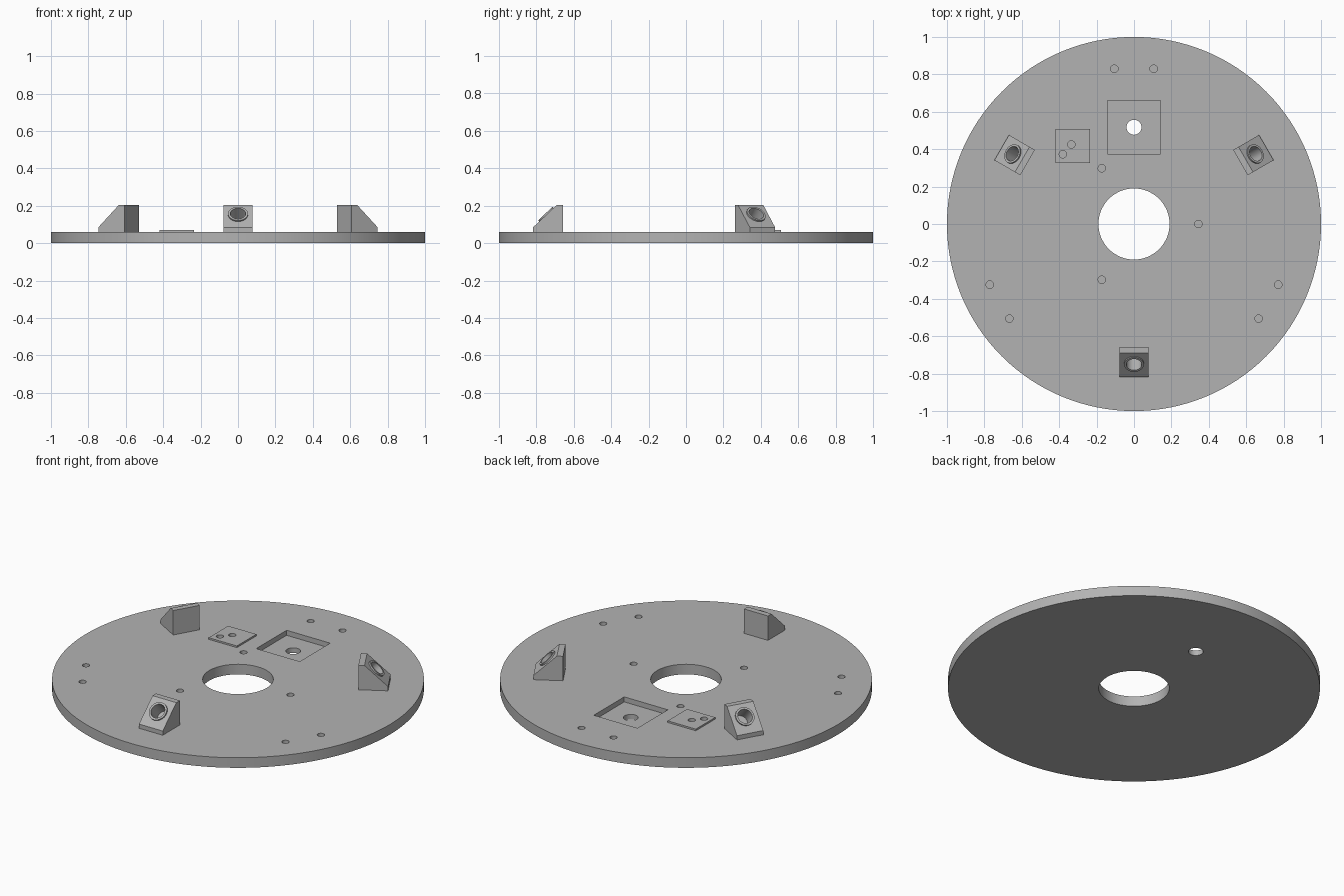
import bpy
import bmesh
from math import radians, atan2
from mathutils import Matrix, Vector

cube = bpy.data.objects.get("Cube")
if cube:
    bpy.data.objects.remove(cube, do_unlink=True)

grey = bpy.data.materials.new("plain grey")
grey.use_nodes = True
color = (0.45, 0.45, 0.45, 1)
grey.diffuse_color = color
grey.node_tree.nodes["Principled BSDF"].inputs["Base Color"].default_value = color

THICK = 0.06      # disc thickness
PLATE_TOP = 0.07  # top of the small raised plate
SCREW_R = 0.02


def finish(name, bm):
    bmesh.ops.recalc_face_normals(bm, faces=bm.faces)
    mesh = bpy.data.meshes.new(name)
    bm.to_mesh(mesh)
    bm.free()
    mesh.materials.append(grey)
    obj = bpy.data.objects.new(name, mesh)
    bpy.context.collection.objects.link(obj)
    return obj


def cylinder(name, x, y, z0, z1, r, sides=32):
    bm = bmesh.new()
    bmesh.ops.create_cone(bm, cap_ends=True, segments=sides, radius1=r, radius2=r,
                          depth=z1 - z0, matrix=Matrix.Translation((x, y, (z0 + z1) / 2)))
    return finish(name, bm)


def box(name, x0, x1, y0, y1, z0, z1):
    bm = bmesh.new()
    place = Matrix.Translation(((x0 + x1) / 2, (y0 + y1) / 2, (z0 + z1) / 2))
    bmesh.ops.create_cube(bm, size=1, matrix=place @ Matrix.Diagonal((x1 - x0, y1 - y0, z1 - z0, 1)))
    return finish(name, bm)


def activate(obj):
    bpy.ops.object.select_all(action="DESELECT")
    obj.select_set(True)
    bpy.context.view_layer.objects.active = obj


def combine(obj, tool, operation="DIFFERENCE"):
    tool.hide_render = True
    mod = obj.modifiers.new(operation, "BOOLEAN")
    mod.operation = operation
    mod.solver = "EXACT"
    mod.object = tool
    activate(obj)
    bpy.ops.object.modifier_apply(modifier=mod.name)
    bpy.data.objects.remove(tool, do_unlink=True)


def smooth(obj):
    activate(obj)
    bpy.ops.object.shade_smooth_by_angle(angle=radians(30))


# Disc with centre opening, square pocket and through hole
disc = cylinder("base_disc", 0, 0, 0, THICK, 1, 128)
combine(disc, cylinder("cutter", 0, 0, -0.1, 0.2, 0.19, 64))
combine(disc, box("cutter", -0.143, 0.143, 0.375, 0.66, 0.03, 0.2))
combine(disc, cylinder("cutter", 0, 0.517, -0.1, 0.2, 0.04))

# Blind screw holes, repeated three times around the disc
for turn in range(3):
    spin = Matrix.Rotation(radians(120 * turn), 3, "Z")
    for spot in ((-0.105, 0.83, 0), (0.105, 0.83, 0), (0.344, 0, 0)):
        p = spin @ Vector(spot)
        combine(disc, cylinder("cutter", p.x, p.y, 0.025, 0.2, SCREW_R))

# Small raised plate with two screw holes running into the disc
plate = box("raised_plate", -0.42, -0.235, 0.325, 0.508, THICK, PLATE_TOP)
for x, y in ((-0.38, 0.373), (-0.335, 0.425)):
    for part in (plate, disc):
        combine(part, cylinder("cutter", x, y, 0.025, 0.2, SCREW_R))
smooth(disc)
smooth(plate)

# Sloped sensor block: side profile (y, z) extruded across x
profile = [(-0.817, THICK), (-0.817, 0.085), (-0.69, 0.205), (-0.657, 0.205), (-0.657, THICK)]
HALF = 0.078
bm = bmesh.new()
side = bm.faces.new([bm.verts.new((-HALF, y, z)) for y, z in profile])
grown = bmesh.ops.extrude_face_region(bm, geom=[side])["geom"]
bmesh.ops.translate(bm, vec=(2 * HALF, 0, 0), verts=[v for v in grown if isinstance(v, bmesh.types.BMVert)])
block = finish("sensor_block_front", bm)

# Collar and bore standing square to the slope
tilt = Matrix.Translation((0, -0.752, 0.158)) @ Matrix.Rotation(atan2(0.12, 0.127), 4, "X")
for z0, z1, r, operation in ((-0.03, 0, 0.053, "UNION"), (-0.088, 0.05, 0.041, "DIFFERENCE")):
    tool = cylinder("cutter", 0, 0, z0, z1, r, 48)
    tool.data.transform(tilt)
    combine(block, tool, operation)
smooth(block)

# Two more blocks spaced evenly round the disc
for name, angle in (("left", 120), ("right", 240)):
    twin = block.copy()
    twin.data = block.data.copy()
    twin.name = "sensor_block_" + name
    twin.data.transform(Matrix.Rotation(radians(angle), 4, "Z"))
    bpy.context.collection.objects.link(twin)
